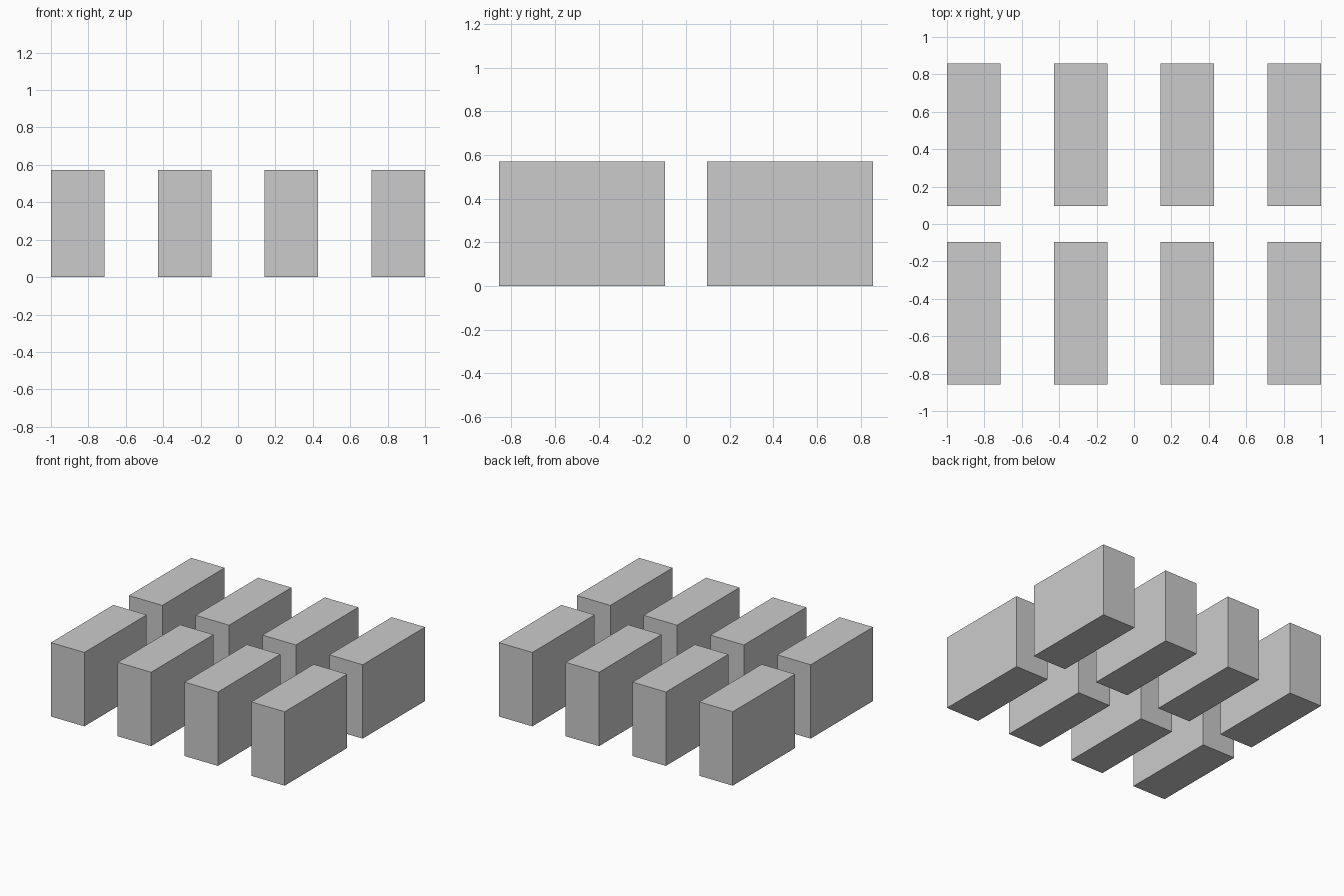
import bpy

if "Cube" in bpy.data.objects:
    bpy.data.objects.remove(bpy.data.objects["Cube"])

# Block proportions, all multiples of the block width
W = 2 / 7
D = W * 8 / 3
H = W * 2
GAP_Y = W * 2 / 3


def add_block(name, x, y):
    bpy.ops.mesh.primitive_cube_add(size=1, location=(x, y, H / 2))
    block = bpy.context.object
    block.name = name
    block.scale = (W, D, H)
    bpy.ops.object.transform_apply(location=False, rotation=False, scale=True)


# Two rows of four upright blocks
for row, side in (("front", -1), ("back", 1)):
    for i in range(4):
        add_block(f"{row}_block_{i + 1}", (i - 1.5) * 2 * W, side * (GAP_Y + D) / 2)
